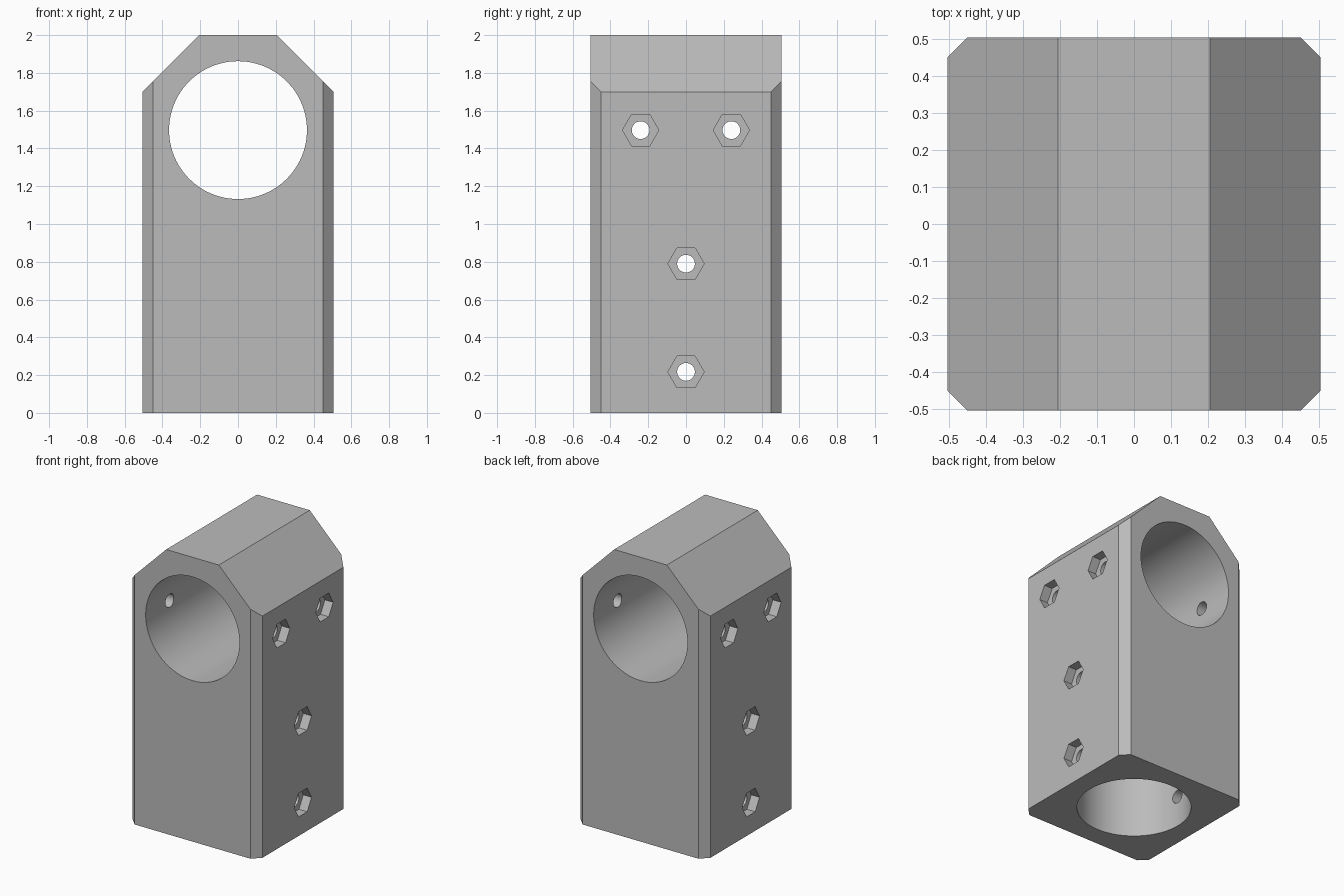
import bpy
import bmesh
from math import pi
from mathutils import Matrix, Vector

default = bpy.data.objects.get("Cube")
if default:
    bpy.data.objects.remove(default, do_unlink=True)

HALF = 0.505          # half width and half depth
CHAMFER = 0.055       # vertical corner chamfer
BORE_R = 0.365
BORE_Z = 1.497
SOCKET_DEPTH = 1.01
NUT_DEPTH = 0.064

grey = bpy.data.materials.new("grey")
grey.use_nodes = True
colour = (0.5, 0.5, 0.5, 1)
grey.diffuse_color = colour
grey.node_tree.nodes["Principled BSDF"].inputs["Base Color"].default_value = colour


def link(name, bm):
    mesh = bpy.data.meshes.new(name)
    bm.to_mesh(mesh)
    bm.free()
    obj = bpy.data.objects.new(name, mesh)
    bpy.context.collection.objects.link(obj)
    return obj


def cylinder(name, radius, length, centre, axis, sides):
    """Prism along x, y or z."""
    turn = {"x": Matrix.Rotation(pi / 2, 4, "Y"),
            "y": Matrix.Rotation(pi / 2, 4, "X"),
            "z": Matrix.Identity(4)}[axis]
    bm = bmesh.new()
    bmesh.ops.create_cone(bm, cap_ends=True, segments=sides, radius1=radius,
                          radius2=radius, depth=length,
                          matrix=Matrix.Translation(centre) @ turn)
    return link(name, bm)


def cut(target, cutter):
    cutter.hide_render = True
    mod = target.modifiers.new(cutter.name, "BOOLEAN")
    mod.operation = "DIFFERENCE"
    mod.solver = "EXACT"
    mod.object = cutter
    bpy.context.view_layer.objects.active = target
    bpy.ops.object.modifier_apply(modifier=mod.name)
    bpy.data.objects.remove(cutter, do_unlink=True)


# Block: box with four chamfered upright corners
bm = bmesh.new()
bmesh.ops.create_cube(bm, size=1, matrix=Matrix.Translation((0, 0, 1))
                      @ Matrix.Diagonal((2 * HALF, 2 * HALF, 2, 1)))
uprights = [e for e in bm.edges
            if abs((e.verts[0].co - e.verts[1].co).z) > 1]
bmesh.ops.bevel(bm, geom=uprights, offset=CHAMFER, segments=1, affect="EDGES")

# Sloped shoulders either side of the flat top
for side in (-1, 1):
    cut_plane = bmesh.ops.bisect_plane(
        bm, geom=bm.verts[:] + bm.edges[:] + bm.faces[:],
        plane_co=Vector((side * 0.205, 0, 2)), plane_no=Vector((side, 0, 1)),
        clear_outer=True)
    rim = [g for g in cut_plane["geom_cut"] if isinstance(g, bmesh.types.BMEdge)]
    bmesh.ops.contextual_create(bm, geom=rim)
bmesh.ops.recalc_face_normals(bm, faces=bm.faces[:])
block = link("tube_clamp_block", bm)
block.data.materials.append(grey)

# Cross bore through the head and blind socket from below
cut(block, cylinder("cross_bore", BORE_R, 2, (0, 0, BORE_Z), "y", 96))
cut(block, cylinder("post_socket", BORE_R, 2 * SOCKET_DEPTH, (0, 0, 0), "z", 96))

# Screw holes with hexagonal nut pockets on both sides
for y, z in ((-0.24, BORE_Z), (0.24, BORE_Z), (0, 0.79), (0, 0.217)):
    cut(block, cylinder("screw_hole", 0.047, 2, (0, y, z), "x", 32))
    for side in (-1, 1):
        cut(block, cylinder("nut_pocket", 0.096, 2 * NUT_DEPTH,
                            (side * HALF, y, z), "x", 6))

# Smooth bores, sharp edges elsewhere
bpy.ops.object.select_all(action="DESELECT")
block.select_set(True)
bpy.context.view_layer.objects.active = block
bpy.ops.object.shade_smooth_by_angle(angle=pi / 6)
